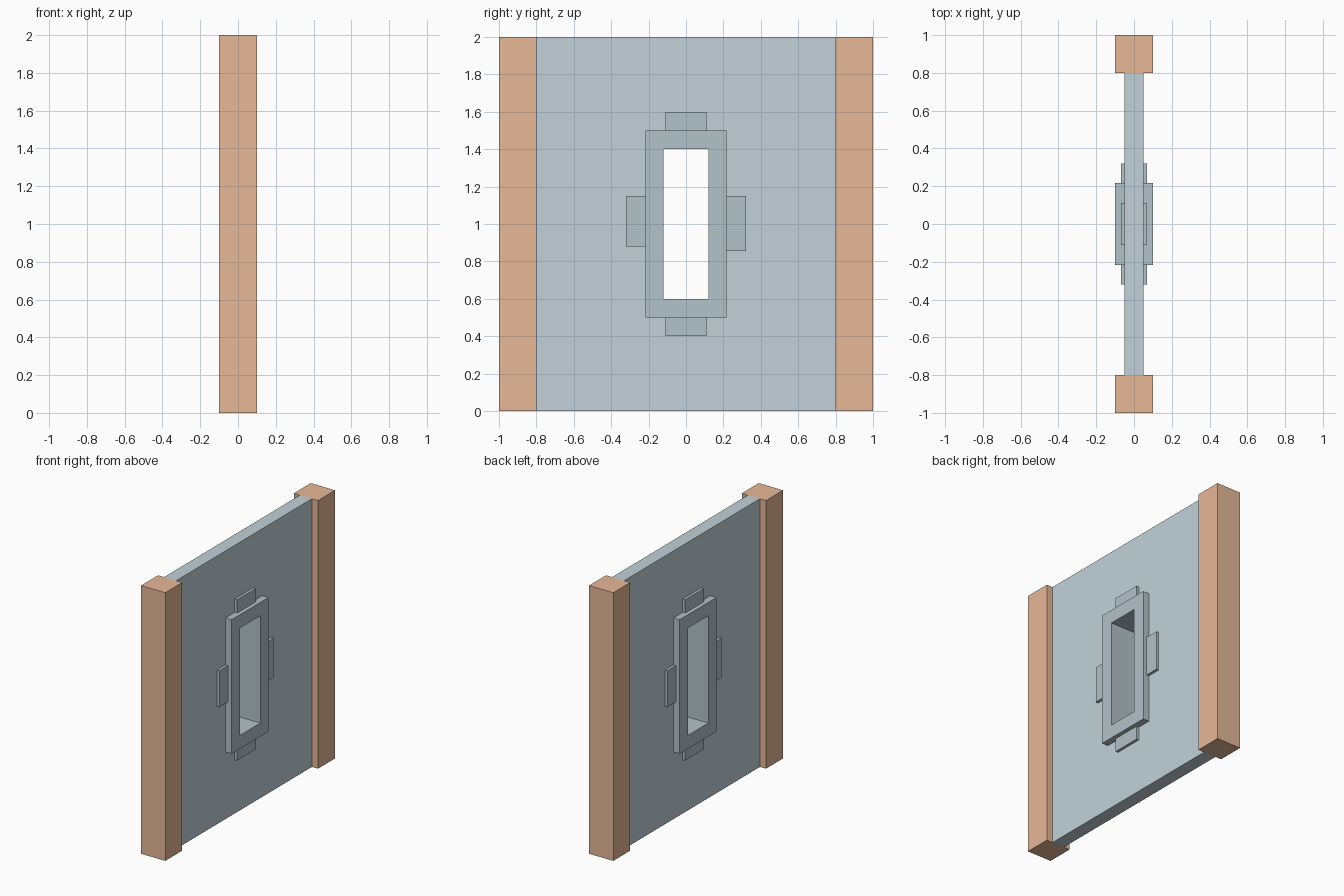
import bpy, bmesh

if "Cube" in bpy.data.objects:
    bpy.data.objects.remove(bpy.data.objects["Cube"])


def material(name, color):
    mat = bpy.data.materials.new(name)
    mat.diffuse_color = color
    mat.use_nodes = True
    mat.node_tree.nodes["Principled BSDF"].inputs["Base Color"].default_value = mat.diffuse_color
    return mat


def make_object(name, bm, mat):
    bmesh.ops.recalc_face_normals(bm, faces=bm.faces)
    mesh = bpy.data.meshes.new(name)
    bm.to_mesh(mesh)
    bm.free()
    mesh.materials.append(mat)
    obj = bpy.data.objects.new(name, mesh)
    bpy.context.collection.objects.link(obj)
    return obj


def box(name, x, y, z, mat):
    bm = bmesh.new()
    bmesh.ops.create_cube(bm, size=1)
    for v in bm.verts:
        v.co = [lim[0] if c < 0 else lim[1] for c, lim in zip(v.co, (x, y, z))]
    return make_object(name, bm, mat)


def ring(name, half_x, outer, inner, mat):
    """Rectangular slab with a rectangular hole; sizes are (half_y, half_z) about z = 1."""
    bm = bmesh.new()

    def loop(x, size):
        return [bm.verts.new((x, sy * size[0], 1 + sz * size[1]))
                for sy, sz in ((-1, -1), (1, -1), (1, 1), (-1, 1))]

    loops = [loop(half_x, outer), loop(half_x, inner),
             loop(-half_x, inner), loop(-half_x, outer)]
    for a, b in zip(loops, loops[1:] + loops[:1]):
        for i in range(4):
            j = (i + 1) % 4
            bm.faces.new((a[i], a[j], b[j], b[i]))
    return make_object(name, bm, mat)


orange = material("orange", (0.79, 0.48, 0.31, 1))
panel_grey = material("panel_grey", (0.54, 0.64, 0.69, 1))
frame_grey = material("frame_grey", (0.45, 0.54, 0.58, 1))

# End posts
for side, s in (("left", -1), ("right", 1)):
    box(f"{side}_post", (-0.1, 0.1), sorted((s * 0.8, s * 1.0)), (0, 2), orange)

# Wall panel with opening, and the window frame lining it
ring("wall_panel", 0.05, (0.8, 1.0), (0.165, 0.45), panel_grey)
ring("window_frame", 0.1, (0.217, 0.5), (0.12, 0.4), frame_grey)

# Raised trim tabs around the frame; the back set is the front set turned half round
tabs = {
    "top_tab": ((-0.11, 0.11), (1.48, 1.6)),
    "bottom_tab": ((-0.11, 0.11), (0.4, 0.52)),
    "short_side_tab": ((-0.32, -0.2), (0.88, 1.15)),
    "long_side_tab": ((0.2, 0.32), (0.855, 1.15)),
}
for face, s in (("east", 1), ("west", -1)):
    for name, (y, z) in tabs.items():
        box(f"{face}_{name}", sorted((s * 0.04, s * 0.07)),
            sorted(s * v for v in y), z, frame_grey)
